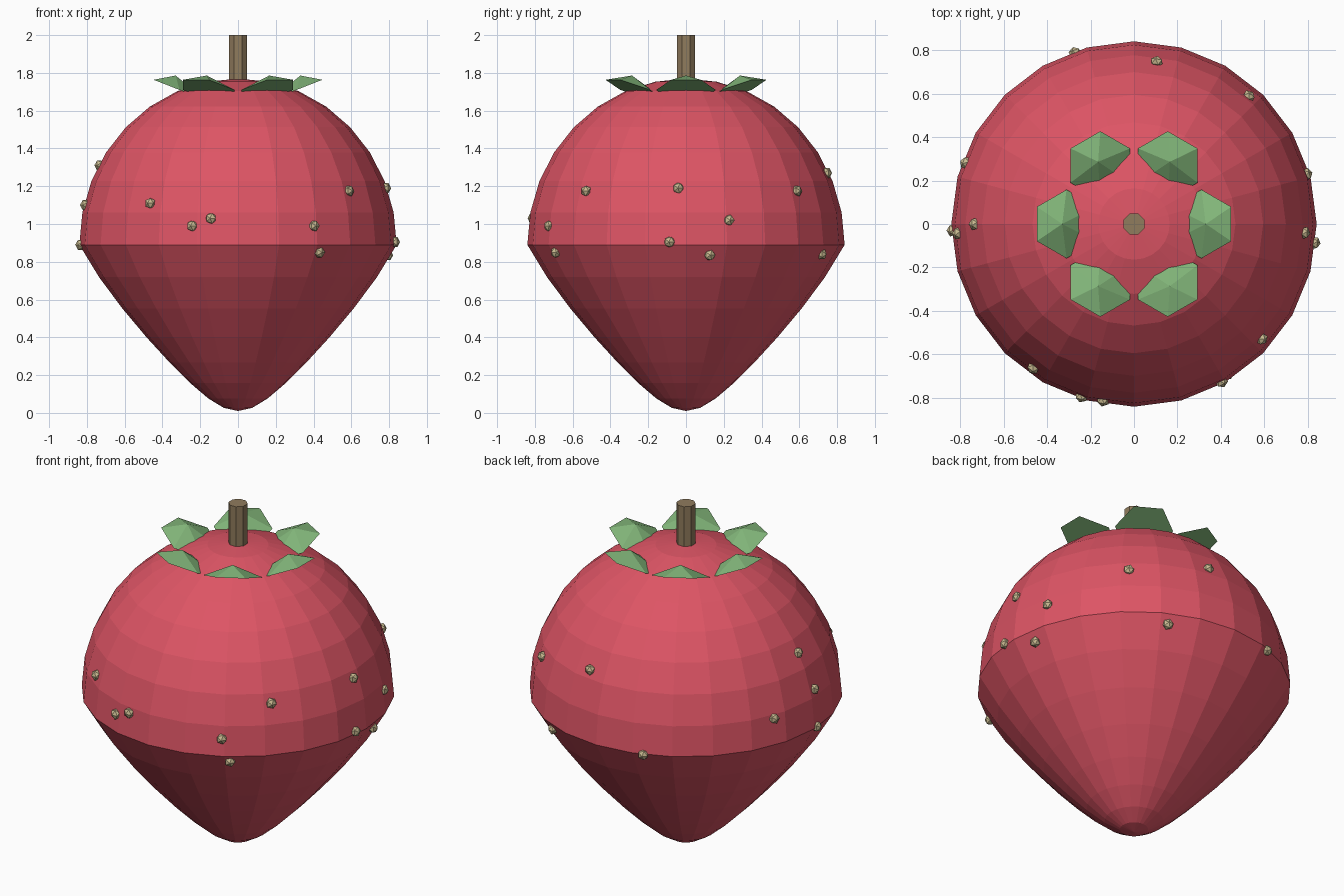
import bpy, bmesh
from math import cos, sin, sqrt, pi, radians
from mathutils import Matrix, Vector

cube = bpy.data.objects.get("Cube")
if cube:
    bpy.data.objects.remove(cube, do_unlink=True)

RADIUS, HALF, MID = 0.84, 0.88, 0.89   # widest radius, half height, widest level
TAPER = 0.55                           # narrowing towards the tip


def material(name, rgb):
    mat = bpy.data.materials.new(name)
    mat.use_nodes = True
    mat.diffuse_color = (*rgb, 1)
    mat.node_tree.nodes["Principled BSDF"].inputs["Base Color"].default_value = (*rgb, 1)
    return mat


red = material("berry red", (0.73, 0.09, 0.13))
green = material("leaf green", (0.22, 0.46, 0.19))
brown = material("stem brown", (0.28, 0.20, 0.11))
cream = material("seed cream", (0.58, 0.49, 0.28))


def finish(bm, name, mat):
    mesh = bpy.data.meshes.new(name)
    bm.to_mesh(mesh)
    bm.free()
    mesh.materials.append(mat)
    obj = bpy.data.objects.new(name, mesh)
    bpy.context.collection.objects.link(obj)
    return obj


def taper(h):
    """Width factor at unit height h, which is -1 at the tip and 0 at the middle."""
    return 1 + TAPER * min(h, 0)


# Berry body: faceted sphere drawn to a tip below the middle
bm = bmesh.new()
bmesh.ops.create_uvsphere(bm, u_segments=24, v_segments=16, radius=1)
for v in bm.verts:
    w = RADIUS * taper(v.co.z)
    v.co = (v.co.x * w, v.co.y * w, MID + HALF * v.co.z)
finish(bm, "berry_body", red)

# Stem: octagonal post
bm = bmesh.new()
bmesh.ops.create_cone(bm, cap_ends=True, segments=8, radius1=0.052, radius2=0.052, depth=0.3,
                      matrix=Matrix.Translation((0, 0, 1.85)) @ Matrix.Rotation(pi / 8, 4, "Z"))
finish(bm, "stem", brown)

# Leaves: six low hexagonal cones, tilted up at the outer edge
for i in range(6):
    bm = bmesh.new()
    rim = []
    for k in range(6):
        a = radians(30 + 60 * k)
        out = 0.158 * cos(a)
        rim.append(bm.verts.new((0.31 + out, 0.158 * sin(a), 1.71 + 0.39 * out)))
    peak = bm.verts.new((0.33, 0, 1.786))
    for a, b in zip(rim, rim[1:] + rim[:1]):
        bm.faces.new((a, b, peak))
    bm.faces.new(rim[::-1])
    bm.transform(Matrix.Rotation(radians(60 * i), 4, "Z"))
    finish(bm, f"leaf_{i + 1}", green)

# Seeds: (angle round the body in degrees, height)
SEEDS = [(-6, 0.905), (-3, 1.19), (9, 0.835), (16, 1.02), (48, 1.175), (63, 0.84),
         (82, 1.27), (109, 0.885), (160, 1.04), (180, 1.31), (183, 1.10), (182, 0.89),
         (235, 1.11), (253, 0.99), (260, 1.03), (299, 0.99), (302, 0.85), (318, 1.175)]
for i, (angle, z) in enumerate(SEEDS):
    h = (z - MID) / HALF
    r = RADIUS * sqrt(1 - h * h) * taper(h)
    outward = Vector((cos(radians(angle)), sin(radians(angle)), 0))
    bm = bmesh.new()
    bmesh.ops.create_icosphere(bm, subdivisions=1, radius=0.031)
    bm.transform(Matrix.Translation(outward * (r - 0.004) + Vector((0, 0, z)))
                 @ outward.to_track_quat("Z", "Y").to_matrix().to_4x4()
                 @ Matrix.Diagonal((1, 1, 0.85, 1)))
    finish(bm, f"seed_{i + 1}", cream)
